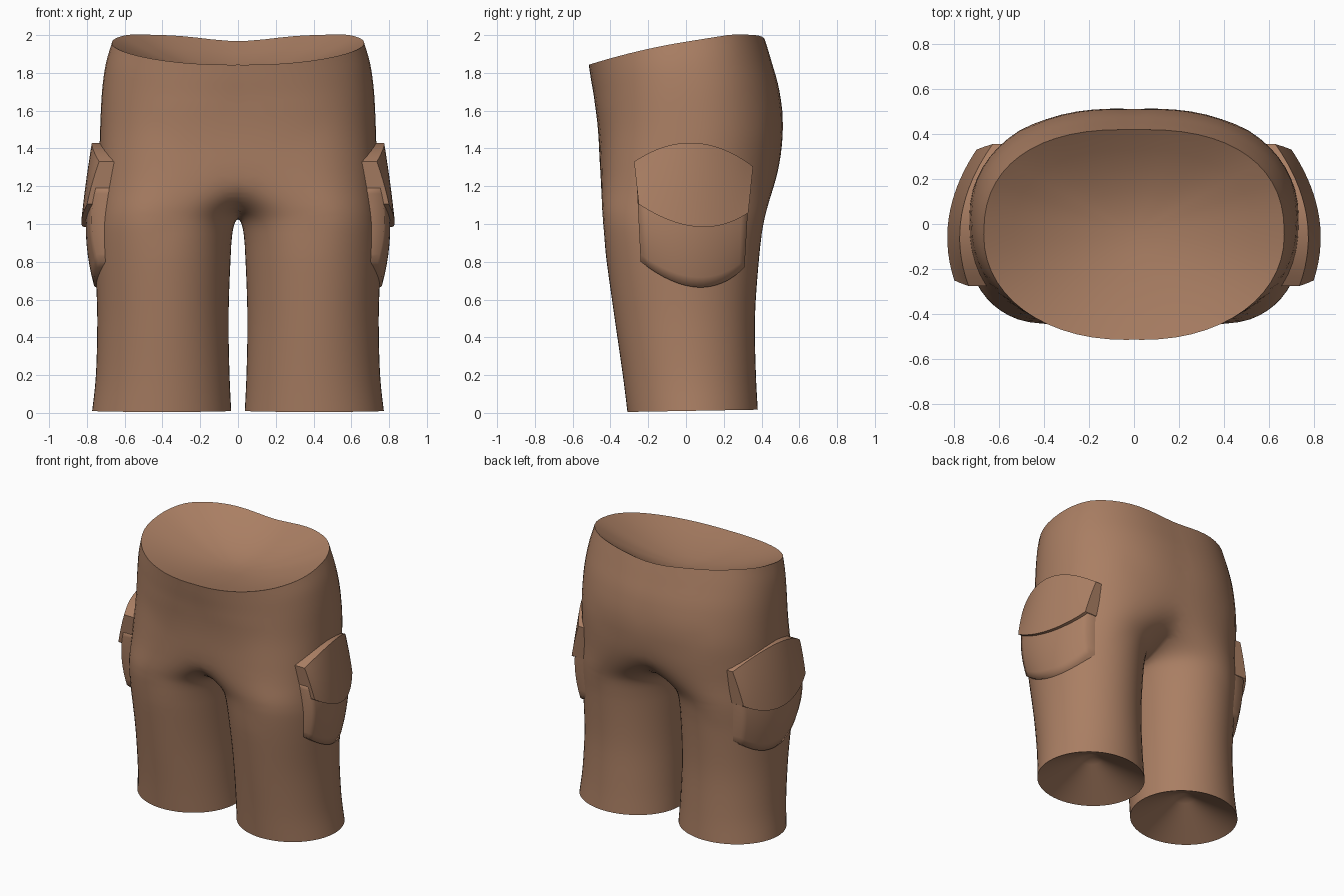
import bpy, bmesh, math
from mathutils import Vector

if "Cube" in bpy.data.objects:
    bpy.data.objects.remove(bpy.data.objects["Cube"], do_unlink=True)

fabric = bpy.data.materials.new("brown_fabric")
fabric.use_nodes = True
colour = (0.40, 0.21, 0.125, 1)
fabric.diffuse_color = colour
fabric.node_tree.nodes["Principled BSDF"].inputs["Base Color"].default_value = colour


def finish(bm, name, angle):
    bmesh.ops.recalc_face_normals(bm, faces=bm.faces)
    mesh = bpy.data.meshes.new(name)
    bm.to_mesh(mesh)
    bm.free()
    mesh.materials.append(fabric)
    ob = bpy.data.objects.new(name, mesh)
    bpy.context.collection.objects.link(ob)
    bpy.ops.object.select_all(action="DESELECT")
    ob.select_set(True)
    bpy.context.view_layer.objects.active = ob
    bpy.ops.object.shade_smooth_by_angle(angle=math.radians(angle))
    return ob


def lerp(a, b, t):
    return a + (b - a) * t


def spline(rows, steps):
    """Smooth interpolation through rows of numbers."""
    out = []
    for i in range(len(rows) - 1):
        p0, p1, p2 = rows[max(i - 1, 0)], rows[i], rows[i + 1]
        p3 = rows[min(i + 2, len(rows) - 1)]
        for s in range(steps):
            t = s / steps
            out.append([b + 0.5 * t * (c - a + t * (2*a - 5*b + 4*c - d + t * (3*(b - c) + d - a)))
                        for a, b, c, d in zip(p0, p1, p2, p3)])
    return out + [rows[-1]]


# Left half: height, outer x, inner x, front y, back y, front and back roundness
ROWS = [
    (0.0, 0.772, 0.036, -0.31, 0.38, 1, 1), (0.2, 0.752, 0.045, -0.335, 0.37, 1, 1),
    (0.5, 0.745, 0.05, -0.378, 0.365, 1, 1), (0.8, 0.755, 0.04, -0.42, 0.385, 0.95, 1),
    (0.95, 0.755, 0.027, -0.437, 0.405, 0.9, 1), (1.03, 0.75, 0.002, -0.444, 0.42, 0.87, 1),
    (1.1, 0.745, -0.08, -0.45, 0.44, 0.85, 1), (1.2, 0.74, -0.27, -0.455, 0.472, 0.82, 0.98),
    (1.32, 0.735, -0.45, -0.46, 0.502, 0.8, 0.95), (1.5, 0.73, -0.53, -0.467, 0.517, 0.85, 0.93),
    (1.7, 0.72, -0.6, -0.485, 0.495, 0.9, 0.9), (1.85, 0.70, -0.62, -0.503, 0.455, 0.94, 0.87),
    (1.965, 0.668, -0.6, -0.515, 0.42, 0.95, 0.84)]
SEGS = 56


def ring_points(row):
    z, outer, inner, front, back, front_round, back_round = row
    tilt = min(max((z - 1.4) / 0.565, 0), 1) ** 1.5
    pts = []
    for i in range(SEGS):
        a = 2 * math.pi * i / SEGS
        c, s = math.cos(a), math.sin(a)
        e = back_round if s > 0 else front_round
        c, s = [math.copysign(abs(q) ** e, q) for q in (c, s)]
        cx = (outer + inner) / 2
        x = cx + (outer - cx) * c
        y = (front + back) / 2 + (back - front) / 2 * s
        # waistband drops to the front and dips at the middle of the back
        lift = min(0.16 * y - 0.15 * min(y, 0) ** 2, 0.038)
        if y > 0:
            lift -= 0.035 * math.exp(-(x / 0.25) ** 2) * min(y / 0.35, 1)
        hem = 0.012 * (y + 0.31) / 0.69 * max(1 - z / 0.2, 0) + 0.005 * max(1 - z, 0)
        pts.append(Vector((x, y, z + tilt * lift + hem)))
    return pts


def bowl(pts, centre, power):
    """Rings that sink from an opening to a point inside."""
    out = []
    for s in (0.8, 0.6, 0.4, 0.2, 0.0):
        ring = []
        for p in pts:
            q = centre.lerp(p, s)
            q.z = lerp(centre.z, p.z, s ** power)
            ring.append(q)
        out.append(ring)
    return out


# Shorts shell with sunken openings
body = [ring_points(r) for r in spline(ROWS, 4)]
leg_end = bowl(body[0], Vector((0.404, 0.035, 0.2)), 1)
waist_end = bowl(body[-1], Vector((0, -0.04, 1.78)), 1.8)
rings = leg_end[::-1] + body + waist_end
bm = bmesh.new()
verts = [[bm.verts.new(p) for p in ring] for ring in rings]
for lo, hi in zip(verts, verts[1:]):
    for i in range(SEGS):
        j = (i + 1) % SEGS
        bm.faces.new((lo[i], lo[j], hi[j], hi[i]))
bmesh.ops.remove_doubles(bm, verts=bm.verts, dist=0.0005)
bmesh.ops.bisect_plane(bm, geom=bm.verts[:] + bm.edges[:] + bm.faces[:], dist=0.0005,
                       plane_co=(0, 0, 0), plane_no=(1, 0, 0), clear_inner=True)
bmesh.ops.mirror(bm, geom=bm.verts[:] + bm.edges[:] + bm.faces[:], axis="X", merge_dist=0.001)
bmesh.ops.remove_doubles(bm, verts=bm.verts, dist=0.003)
# Soften the crotch and seat, in a region that shrinks with each pass
for k in range(10):
    soft = [v for v in bm.verts
            if 0.85 + 0.018 * k < v.co.z < 1.6 - 0.02 * k and abs(v.co.x) < 0.5 - 0.02 * k]
    bmesh.ops.smooth_vert(bm, verts=soft, factor=0.5,
                          use_axis_x=True, use_axis_y=True, use_axis_z=True)
finish(bm, "shorts_body", 50)


def pocket_panel(name, top, bottom, profile, depth, angle):
    """Curved side panel; top and bottom are (front, middle, back) points in y, z."""
    bm = bmesh.new()
    n, m = 16, 10

    def arc(p, t):
        a, b, c = (Vector(q) for q in p)
        ctrl = 2 * b - (a + c) / 2
        return a * (1 - t) ** 2 + ctrl * 2 * t * (1 - t) + c * t * t

    grid = []
    for j in range(m + 1):
        v = j / m
        row = []
        for i in range(n + 1):
            p = arc(top, i / n).lerp(arc(bottom, i / n), v)
            x = lerp(lerp(profile[0], profile[1], v), lerp(profile[1], profile[2], v), v)
            row.append(bm.verts.new((x - 0.85 * (p.x + 0.06) ** 2, p.x, p.y)))
        grid.append(row)
    for a, b in zip(grid, grid[1:]):
        for i in range(n):
            bm.faces.new((a[i], a[i + 1], b[i + 1], b[i]))
    # side walls running back into the leg
    rim = [e for e in bm.edges if e.is_boundary]
    wall = bmesh.ops.extrude_edge_only(bm, edges=rim)["geom"]
    bmesh.ops.translate(bm, vec=(-depth, 0, 0),
                        verts=[g for g in wall if isinstance(g, bmesh.types.BMVert)])
    bmesh.ops.recalc_face_normals(bm, faces=bm.faces)
    if sum(f.normal.x * f.calc_area() for f in bm.faces) < 0:
        bmesh.ops.reverse_faces(bm, faces=bm.faces)
    bmesh.ops.mirror(bm, geom=bm.verts[:] + bm.edges[:] + bm.faces[:], axis="X", merge_dist=0.0001)
    finish(bm, name, angle)


# Cargo pockets on both sides
pocket_panel("pocket_pouches",
             ((-0.26, 1.2), (0.04, 1.2), (0.335, 1.2)),
             ((-0.24, 0.80), (0.06, 0.665), (0.31, 0.77)),
             (0.785, 0.835, 0.765), 0.1, 95)
pocket_panel("pocket_flaps",
             ((-0.275, 1.33), (0.04, 1.43), (0.355, 1.305)),
             ((-0.25, 1.105), (0.06, 0.985), (0.33, 1.06)),
             (0.775, 0.81, 0.83), 0.1, 40)
